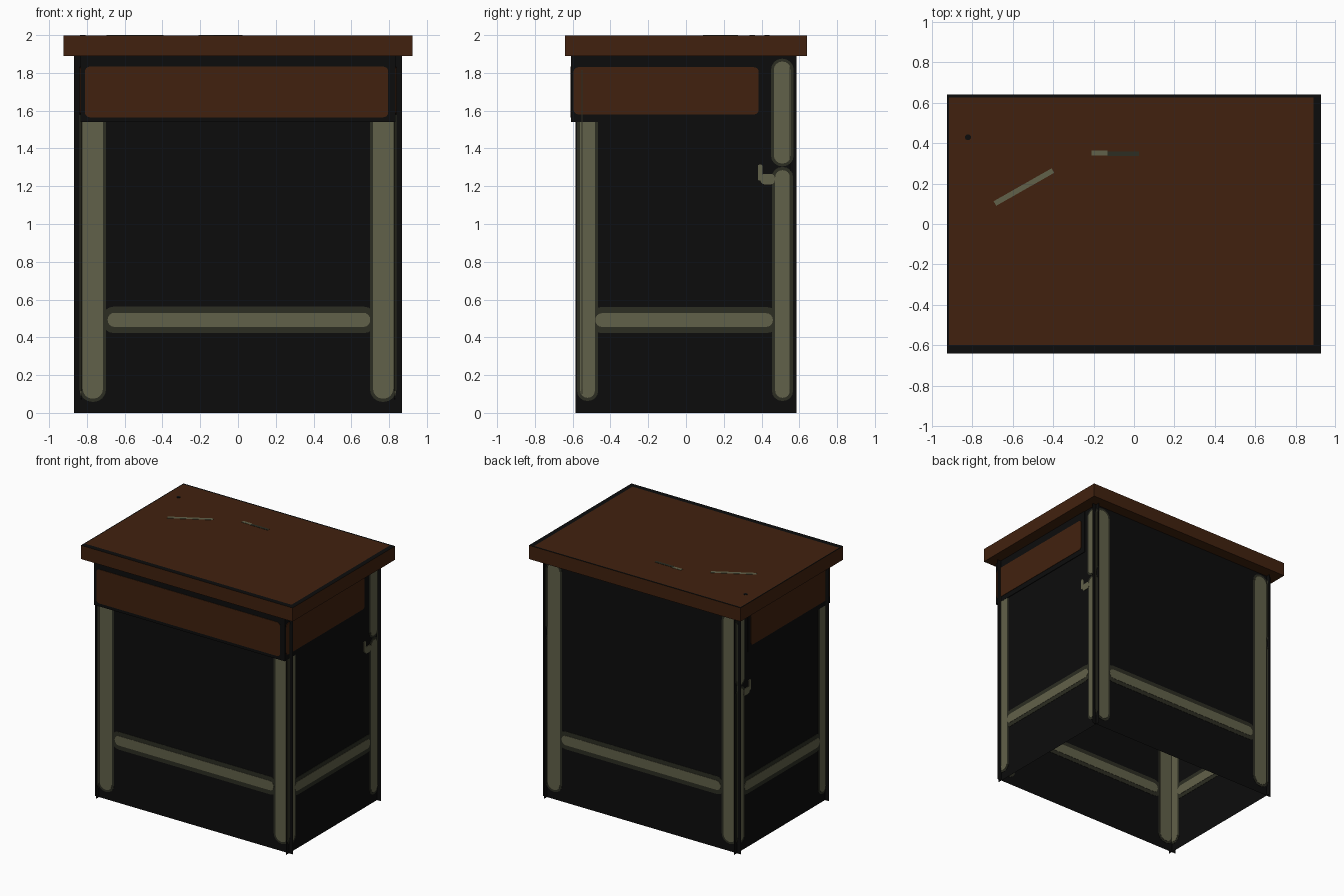
import bpy, bmesh, math
from mathutils import Vector

cube = bpy.data.objects.get("Cube")
if cube:
    bpy.data.objects.remove(cube, do_unlink=True)


def material(name, rgb):
    m = bpy.data.materials.new(name)
    m.use_nodes = True
    m.diffuse_color = (*rgb, 1)
    bsdf = m.node_tree.nodes["Principled BSDF"]
    bsdf.inputs["Base Color"].default_value = (*rgb, 1)
    bsdf.inputs["Roughness"].default_value = 0.9
    return m


BROWN = material("brown wood", (0.053, 0.0155, 0.0045))
BLACK = material("near black", (0.0037, 0.0037, 0.0037))
OLIVE = material("olive metal", (0.121, 0.119, 0.067))
DARK = material("dark olive", (0.025, 0.026, 0.016))


def finish(name, bm, *mats):
    bmesh.ops.recalc_face_normals(bm, faces=bm.faces)
    mesh = bpy.data.meshes.new(name)
    bm.to_mesh(mesh)
    bm.free()
    for m in mats:
        mesh.materials.append(m)
    obj = bpy.data.objects.new(name, mesh)
    bpy.context.collection.objects.link(obj)
    return obj


def box_mesh(lo, hi):
    bm = bmesh.new()
    bmesh.ops.create_cube(bm, size=1)
    for v in bm.verts:
        v.co = [(a + b) / 2 + c * (b - a) for a, b, c in zip(lo, hi, v.co)]
    return bm


def place(axis, offset, u, v):
    """Map plate coordinates to a plane facing the given axis."""
    return {"x": Vector((offset, u, v)),
            "y": Vector((u, offset, v)),
            "z": Vector((u, v, offset))}[axis]


def plate(name, axis, offset, u, v, radius, thick, mat):
    """Thin rounded plate centred on a plane."""
    bm = bmesh.new()
    corners = [(u[1], v[1], -1, -1), (u[0], v[1], 1, -1),
               (u[0], v[0], 1, 1), (u[1], v[0], -1, 1)]
    steps = 5 if radius else 1
    ring = []
    for q, (cu, cv, su, sv) in enumerate(corners):
        for i in range(steps):
            a = math.pi / 2 * (q + i / max(steps - 1, 1))
            ring.append(place(axis, offset - thick / 2,
                              cu + radius * (su + math.cos(a)),
                              cv + radius * (sv + math.sin(a))))
    face = bm.faces.new([bm.verts.new(p) for p in ring])
    grown = bmesh.ops.extrude_face_region(bm, geom=[face])["geom"]
    push = place(axis, thick, 0, 0)
    for vert in grown:
        if isinstance(vert, bmesh.types.BMVert):
            vert.co += push
    bmesh.ops.remove_doubles(bm, verts=bm.verts, dist=1e-5)
    return finish(name, bm, mat)


def strip(name, axis, offset, u, v, rim):
    """Olive bar with a darker rim, showing on both sides of a sheet."""
    for tag, grow, thick, mat in (("rim", rim, 0.004, DARK), ("bar", 0, 0.008, OLIVE)):
        uu, vv = (u[0] - grow, u[1] + grow), (v[0] - grow, v[1] + grow)
        r = 0.48 * min(uu[1] - uu[0], vv[1] - vv[0])
        plate(f"{name}_{tag}", axis, offset, uu, vv, r, thick, mat)


def sheet(name, axis, offset, half):
    bm = bmesh.new()
    bm.faces.new([bm.verts.new(place(axis, offset, u, v))
                  for u, v in ((-half, 0), (half, 0), (half, 1.89), (-half, 1.89))])
    finish(name, bm, BLACK)


# Front and back sheets with legs and rung
for side, y in (("front", -0.55), ("back", 0.55)):
    sheet(f"{side}_panel", "y", y, 0.867)
    for hand, s in (("right", -1), ("left", 1)):
        strip(f"{side}_{hand}_leg", "y", y, sorted((s * 0.715, s * 0.822)), (0.075, 1.86), 0.017)
    strip(f"{side}_rung", "y", y, (-0.69, 0.70), (0.455, 0.53), 0.033)

# Side sheets with legs, rung and hook
for side, x in (("right", -0.83), ("left", 0.83)):
    sheet(f"{side}_panel", "x", x, 0.585)
    strip(f"{side}_front_leg", "x", x, (-0.56, -0.482), (0.08, 1.86), 0.017)
    strip(f"{side}_back_leg_lower", "x", x, (0.472, 0.55), (0.08, 1.285), 0.017)
    strip(f"{side}_back_leg_upper", "x", x, (0.465, 0.555), (1.32, 1.86), 0.015)
    strip(f"{side}_rung", "x", x, (-0.48, 0.46), (0.455, 0.528), 0.033)
    plate(f"{side}_hook_tip", "x", x, (0.38, 0.405), (1.23, 1.315), 0.01, 0.008, OLIVE)
    plate(f"{side}_hook_base", "x", x, (0.395, 0.47), (1.21, 1.265), 0.02, 0.008, OLIVE)

# Drawer box with brown faces inside a dark border
finish("drawer", box_mesh((-0.835, -0.608, 1.54), (0.835, 0.42, 1.89)), BLACK)
plate("drawer_front", "y", -0.608, (-0.81, 0.795), (1.565, 1.833), 0.025, 0.006, BROWN)
for side, x in (("right", -0.835), ("left", 0.835)):
    plate(f"drawer_{side}_side", "x", x, (-0.595, 0.385), (1.58, 1.83), 0.025, 0.006, BROWN)

# Tabletop with dark worn margins on the upper face
TOP = 1.998
bm = box_mesh((-0.925, -0.64, 1.89), (0.925, 0.64, TOP))
for point, normal in (((0.888, 0, 0), (1, 0, 0)), ((-0.917, 0, 0), (1, 0, 0)),
                      ((0, -0.6, 0), (0, 1, 0)), ((0, 0.627, 0), (0, 1, 0))):
    bmesh.ops.bisect_plane(bm, geom=bm.verts[:] + bm.edges[:] + bm.faces[:],
                           plane_co=point, plane_no=normal)
bm.normal_update()
for f in bm.faces:
    c = f.calc_center_median()
    margin = c.x > 0.888 or c.x < -0.917 or c.y < -0.6 or c.y > 0.627
    f.material_index = int(c.z > TOP - 0.001 and margin)
finish("tabletop", bm, BROWN, BLACK)

# Small marks lying on the tabletop
pencil = plate("pencil", "z", 0, (-0.165, 0.165), (-0.013, 0.013), 0, 0.004, OLIVE)
pencil.location = (-0.545, 0.183, TOP)
pencil.rotation_euler.z = math.radians(29.6)
plate("pen_tip", "z", TOP, (-0.21, -0.13), (0.34, 0.364), 0, 0.004, OLIVE)
plate("pen_body", "z", TOP, (-0.13, 0.025), (0.336, 0.358), 0, 0.004, DARK)
plate("ink_spot", "z", TOP, (-0.837, -0.807), (0.415, 0.443), 0.014, 0.004, BLACK)
